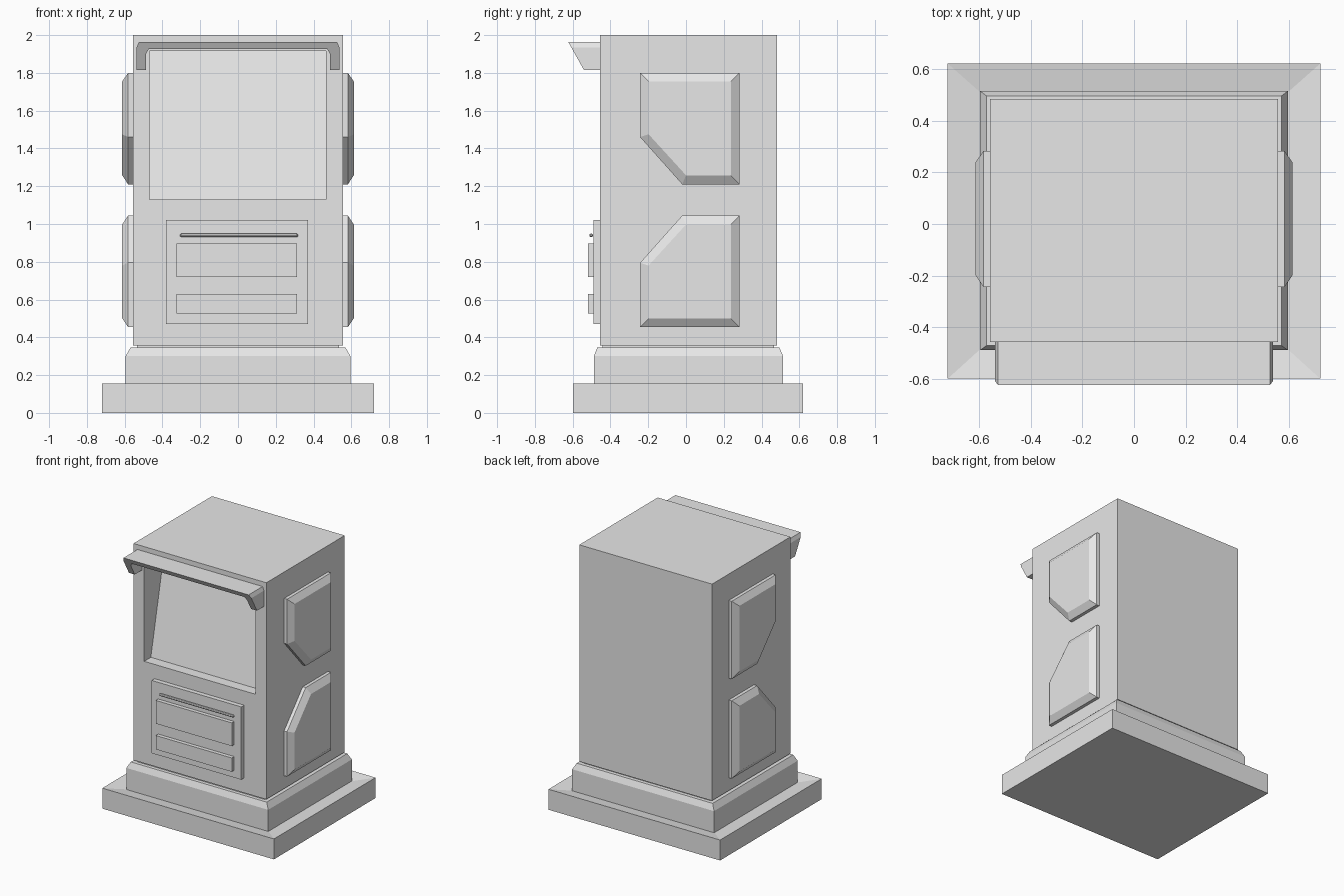
import bpy, bmesh, math

cube = bpy.data.objects.get("Cube")
if cube:
    bpy.data.objects.remove(cube, do_unlink=True)

grey = bpy.data.materials.new("plain grey")
grey.use_nodes = True
grey.diffuse_color = (0.8, 0.8, 0.8, 1)
grey.node_tree.nodes["Principled BSDF"].inputs["Base Color"].default_value = (0.8, 0.8, 0.8, 1)


def loft(name, rings):
    """Skin a series of equal-length rings and cap both ends."""
    bm = bmesh.new()
    loops = [[bm.verts.new(p) for p in ring] for ring in rings]
    for a, b in zip(loops, loops[1:]):
        for i in range(len(a)):
            j = (i + 1) % len(a)
            bm.faces.new((a[i], a[j], b[j], b[i]))
    bm.faces.new(loops[0])
    bm.faces.new(loops[-1])
    bmesh.ops.recalc_face_normals(bm, faces=bm.faces)
    mesh = bpy.data.meshes.new(name)
    bm.to_mesh(mesh)
    bm.free()
    mesh.materials.append(grey)
    obj = bpy.data.objects.new(name, mesh)
    bpy.context.collection.objects.link(obj)
    return obj


def level(x, front, back, z):
    """Horizontal rectangle."""
    return [(-x, front, z), (x, front, z), (x, back, z), (-x, back, z)]


def upright(x0, x1, z0, z1, y_low, y_high=None):
    """Rectangle facing the front, optionally leaning back."""
    top = y_low if y_high is None else y_high
    return [(x0, y_low, z0), (x1, y_low, z0), (x1, top, z1), (x0, top, z1)]


# Plinth with a slightly dished top, stepped base and narrow neck
loft("plinth", [level(0.72, -0.598, 0.62, 0),
                level(0.72, -0.598, 0.62, 0.155),
                level(0.59, -0.48, 0.505, 0.135)])
loft("stepped_base", [level(0.595, -0.488, 0.514, 0.12),
                      level(0.595, -0.488, 0.514, 0.30),
                      level(0.57, -0.47, 0.495, 0.345)])
loft("neck", [level(0.535, -0.443, 0.467, 0.34),
              level(0.535, -0.443, 0.467, 0.36)])

# Cabinet with a recess whose back leans away towards the top
FRONT = -0.456
loft("cabinet", [upright(-0.557, 0.557, 0.357, 2, 0.483),
                 upright(-0.557, 0.557, 0.357, 2, FRONT),
                 upright(-0.468, 0.466, 1.13, 1.915, FRONT),
                 upright(-0.468, 0.466, 1.13, 1.915, FRONT + 0.08, FRONT + 0.25)])

# Hood: upside-down U with a raked front
half = [(0.488, 1.815), (0.488, 1.90), (0.472, 1.926)]
outer = [(0.525, 1.963), (0.537, 1.935), (0.537, 1.815)]
right_half = half[::-1] + [p for p in outer[::-1]]
outline = right_half + [(-x, z) for x, z in reversed(right_half)]
loft("hood", [[(x, FRONT + 0.005, z) for x, z in outline],
              [(x, -0.623 + (1.963 - z) * 0.56, z) for x, z in outline]])

# Front panel with two raised drawers
loft("front_panel", [upright(-0.38, 0.371, 0.47, 1.022, FRONT + 0.005),
                     upright(-0.38, 0.371, 0.47, 1.022, -0.491)])
for name, low, high in (("upper_drawer", 0.72, 0.896), ("lower_drawer", 0.525, 0.63)):
    loft(name, [upright(-0.326, 0.312, low, high, -0.486),
                upright(-0.326, 0.312, low, high, -0.52)])

# Thin handle bar with rounded ends
handle_rings = []
for x, radius in ((-0.306, 0.005), (-0.3, 0.01), (0.311, 0.01), (0.317, 0.005)):
    handle_rings.append([(x, -0.502 + radius * math.cos(i * math.tau / 8),
                          0.94 + radius * math.sin(i * math.tau / 8)) for i in range(8)])
loft("handle_bar", handle_rings)

# Bevelled side panels, the lower one flipped, on both sides
rim = [(-0.243, 1.80), (0.283, 1.80), (0.283, 1.21), (-0.02, 1.21), (-0.243, 1.46)]
face = [(-0.198, 1.755), (0.237, 1.755), (0.237, 1.258), (0, 1.258), (-0.198, 1.475)]
for side_name, side in (("left", 1), ("right", -1)):
    for height_name, flip in (("upper", False), ("lower", True)):
        rings = [[(side * x, y, 2.255 - z if flip else z) for y, z in shape]
                 for x, shape in ((0.552, rim), (0.582, rim), (0.613, face))]
        loft(f"{height_name}_{side_name}_panel", rings)
